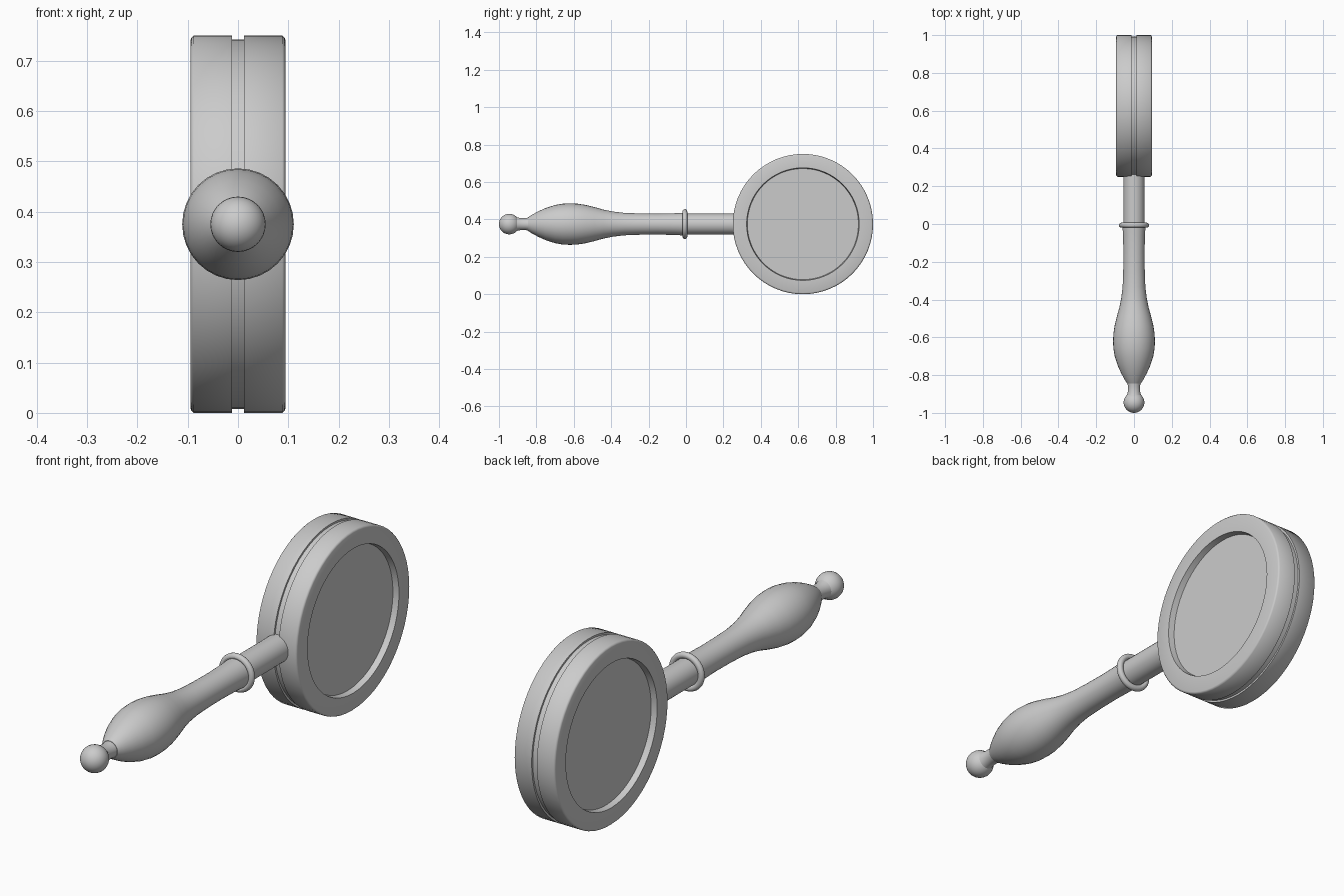
import bpy, math
from mathutils import Matrix, Vector

if "Cube" in bpy.data.objects:
    bpy.data.objects.remove(bpy.data.objects["Cube"])

grey = bpy.data.materials.new("plain grey")
grey.diffuse_color = (0.6, 0.6, 0.6, 1)
grey.use_nodes = True
grey.node_tree.nodes["Principled BSDF"].inputs["Base Color"].default_value = grey.diffuse_color
CZ = 0.375  # height of the handle axis and drum centre


def lathe(name, profile, axis, centre, segs, angle=30):
    """Revolve (position along axis, radius) points around the x or y axis."""
    verts, rings, faces = [], [], []
    for pos, rad in profile:
        n = 1 if rad == 0 else segs
        rings.append(range(len(verts), len(verts) + n))
        for i in range(n):
            a = 2 * math.pi * i / segs
            u, v = rad * math.cos(a), rad * math.sin(a)
            verts.append((pos, u, v) if axis == "x" else (v, pos, u))
    for a, b in zip(rings, rings[1:]):
        for i in range(segs):
            j = (i + 1) % segs
            quad = [a[i % len(a)], a[j % len(a)], b[j % len(b)], b[i % len(b)]]
            faces.append(list(dict.fromkeys(reversed(quad))))
    mesh = bpy.data.meshes.new(name)
    mesh.from_pydata(verts, [], faces)
    mesh.transform(Matrix.Translation(Vector(centre)))
    mesh.materials.append(grey)
    obj = bpy.data.objects.new(name, mesh)
    bpy.context.collection.objects.link(obj)
    bpy.ops.object.select_all(action="DESELECT")
    obj.select_set(True)
    bpy.context.view_layer.objects.active = obj
    bpy.ops.object.shade_smooth_by_angle(angle=math.radians(angle))
    return obj


def arc(pos, rad, r, a0, a1, n):
    """Points of a circular arc in the profile plane, angles in degrees."""
    return [(pos - r * math.cos(t), rad + r * math.sin(t))
            for t in (math.radians(a0 + (a1 - a0) * i / n) for i in range(n + 1))]


# Drum: rounded rims, recessed heads on both sides and a groove around the middle
half = [(0.069, 0), (0.069, 0.297), (0.094, 0.301), (0.094, 0.367), (0.0925, 0.371),
        (0.088, 0.375), (0.012, 0.375), (0.012, 0.367)]
drum_profile = [(-x, r) for x, r in half] + half[::-1]
lathe("drum", drum_profile, "x", (0, 0.625, CZ), 64, 50)

# Shaft between handle and drum, ending inside the drum
lathe("shaft", [(-0.02, 0), (-0.02, 0.056), (0.28, 0.056), (0.28, 0)], "y", (0, 0, CZ), 32)

# Turned handle with a swelling grip
grip = [(-0.845, 0), (-0.845, 0.036), (-0.825, 0.049), (-0.79, 0.068), (-0.75, 0.086),
        (-0.70, 0.102), (-0.66, 0.109), (-0.62, 0.111), (-0.58, 0.109), (-0.54, 0.103),
        (-0.49, 0.091), (-0.44, 0.077), (-0.39, 0.067), (-0.33, 0.060), (-0.25, 0.057),
        (-0.15, 0.056), (-0.06, 0.058), (-0.01, 0.061), (-0.01, 0)]
lathe("handle", grip, "y", (0, 0, CZ), 32, 40)

# Ring collar where the handle meets the shaft
lathe("collar", arc(-0.006, 0.067, 0.013, 0, 360, 16), "y", (0, 0, CZ), 32, 40)

# Neck and ball at the end of the handle
lathe("neck", [(-0.905, 0), (-0.905, 0.037), (-0.89, 0.033), (-0.86, 0.032),
               (-0.84, 0.035), (-0.84, 0)], "y", (0, 0, CZ), 32, 40)
ball = [(p, 0 if r < 1e-6 else r) for p, r in arc(-0.945, 0, 0.055, 0, 180, 16)]
lathe("end_ball", ball, "y", (0, 0, CZ), 32, 40)
